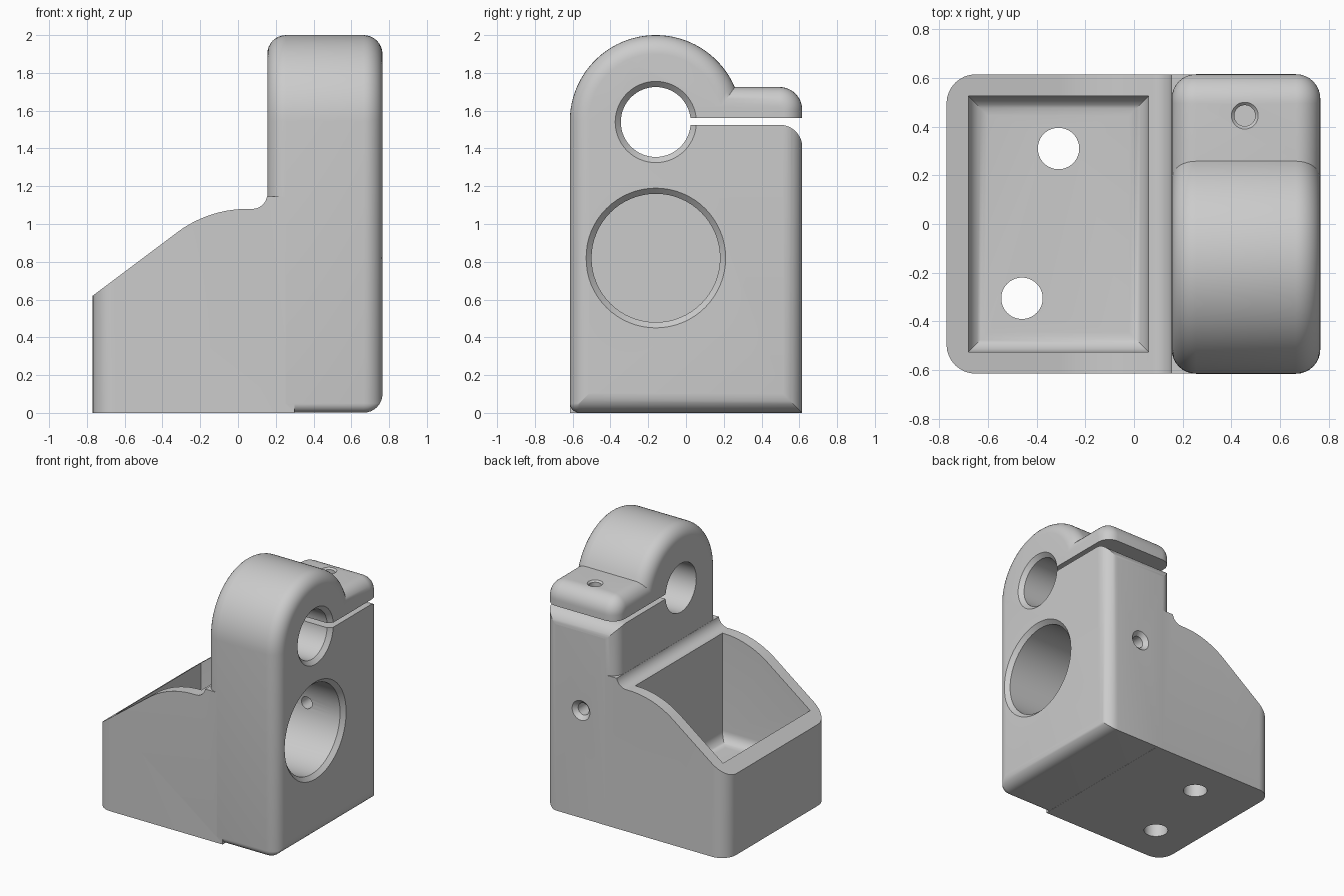
import bpy, bmesh, math
from mathutils import Matrix

cube = bpy.data.objects.get("Cube")
if cube:
    bpy.data.objects.remove(cube, do_unlink=True)

grey = bpy.data.materials.new("plain grey")
grey.use_nodes = True
grey.diffuse_color = (0.6, 0.6, 0.6, 1)
grey.node_tree.nodes["Principled BSDF"].inputs["Base Color"].default_value = (0.6, 0.6, 0.6, 1)


def arc(cx, cy, r, start, end, steps=12):
    """Points on a circular arc, angles in degrees."""
    angles = [math.radians(start + (end - start) * i / steps) for i in range(steps + 1)]
    return [(cx + r * math.cos(a), cy + r * math.sin(a)) for a in angles]


def loft(rings):
    """Closed solid through rings of 3D points."""
    bm = bmesh.new()
    rings = [[bm.verts.new(p) for p in ring] for ring in rings]
    bm.faces.new(rings[0][::-1])
    bm.faces.new(rings[-1])
    for a, b in zip(rings, rings[1:]):
        for i in range(len(a)):
            j = (i + 1) % len(a)
            bm.faces.new((a[i], a[j], b[j], b[i]))
    bmesh.ops.recalc_face_normals(bm, faces=bm.faces[:])
    bm.normal_update()
    return bm


def make(name, bm):
    mesh = bpy.data.meshes.new(name)
    bm.to_mesh(mesh)
    bm.free()
    mesh.materials.append(grey)
    obj = bpy.data.objects.new(name, mesh)
    bpy.context.collection.objects.link(obj)
    return obj


def round_edges(bm, rule, radius):
    edges = [e for e in bm.edges if rule(*[v.co for v in e.verts])]
    bmesh.ops.bevel(bm, geom=edges, offset=radius, offset_type="OFFSET", segments=8,
                    profile=0.5, affect="EDGES")


def lathe_cutter(name, axis, centre, stations):
    """Round cutter made from (position along axis, radius) stations."""
    sides = 64
    bm = loft([[(x, y, t) for x, y in arc(0, 0, r, 0, 360 - 360 / sides, sides - 1)]
               for t, r in stations])
    turn = {"x": Matrix.Rotation(math.pi / 2, 4, "Y"),
            "y": Matrix.Rotation(-math.pi / 2, 4, "X"), "z": Matrix.Identity(4)}[axis]
    bm.transform(Matrix.Translation(centre) @ turn)
    return make(name, bm)


def combine(target, tool, operation):
    mod = target.modifiers.new(operation.lower(), "BOOLEAN")
    mod.operation, mod.solver, mod.object = operation, "EXACT", tool
    bpy.context.view_layer.objects.active = target
    bpy.ops.object.modifier_apply(modifier=mod.name)
    bpy.data.objects.remove(tool, do_unlink=True)


LEFT, RIGHT, HALF = 0.155, 0.765, 0.615
HUB_Y, HUB_Z, HUB_R = -0.16, 1.545, 0.455
BOTTOM, RIM = 0.001, 0.1


def column_outline(x, inset):
    """Rounded hub with an ear, shrunk evenly by the inset."""
    ear_z, hub_r = 1.725 - inset, HUB_R - inset
    ear_angle = math.degrees(math.asin((ear_z - HUB_Z) / hub_r))
    foot = max(0.05, inset + 0.002)
    points = arc(foot - HALF, BOTTOM + foot, foot - inset, 270, 180, 6)
    points += arc(HUB_Y, HUB_Z, hub_r, 180, ear_angle, 40)
    points += arc(HALF - 0.12, 1.605, 0.12 - inset, 90, 0)
    points.append((HALF - inset, BOTTOM + inset))
    return [(x, y, z) for y, z in points]


# Clamp column, softened around both end rims
rim = [(RIM * (1 - math.sin(a)), RIM * (1 - math.cos(a)))
       for a in [math.radians(90 - 90 * i / 8) for i in range(9)]]
rings = [column_outline(LEFT + dx, inset) for dx, inset in rim]
rings += [column_outline(RIGHT - dx, inset) for dx, inset in reversed(rim)]
bracket = make("clamp_bracket", loft(rings))

# Base tray: sloped top that curves up into the column
tray = [(-0.77, 0), (-0.77, 0.62)] + arc(0.05, 0.46, 0.62, 126, 90, 14)
tray += arc(0.075, 1.16, 0.08, 270, 350, 10) + [(0.3, 1.145), (0.3, 0)]
bm = loft([[(x, y, z) for x, z in tray] for y in (-0.6145, 0.6145)])
round_edges(bm, lambda a, b: a.x < -0.76 and b.x < -0.76 and abs(a.y - b.y) < 0.001, 0.12)
combine(bracket, make("base_tray", bm), "UNION")

# Tray pocket with a rounded floor edge
pocket = [(-0.68, 0.26), (0.06, 0.26), (0.06, 1.3), (-0.68, 1.3)]
bm = loft([[(x, y, z) for x, z in pocket] for y in (-0.525, 0.525)])
round_edges(bm, lambda a, b: a.z < 0.3 and b.z < 0.3, 0.08)
combine(bracket, make("pocket_cutter", bm), "DIFFERENCE")

# Clamp slot, rounding the upper back edge of the lower block
slot = [(HUB_Y, 1.56), (0.7, 1.56), (0.7, 1.405)]
slot += arc(HALF - 0.119, 1.405, 0.12, 0, 90) + [(HUB_Y, 1.525)]
bm = loft([[(x, y, z) for y, z in slot] for x in (0, 1)])
combine(bracket, make("slot_cutter", bm), "DIFFERENCE")

# Bores with chamfered mouths, screw holes and floor holes
holes = [
    ("rod_bore", "x", (0, HUB_Y, 1.54), [(0.05, 0.185), (0.735, 0.185), (0.8, 0.25)]),
    ("bearing_bore", "x", (0, HUB_Y, 0.82), [(0.16, 0.34), (0.735, 0.34), (0.8, 0.405)]),
    ("clamp_screw", "z", (0.455, 0.445, 0), [(0.95, 0.043), (1.713, 0.043), (1.8, 0.13)]),
    ("set_screw", "y", (0.455, 0, 0.82), [(0, 0.045), (0.585, 0.045), (0.7, 0.16)]),
    ("floor_hole_back", "z", (-0.31, 0.31, 0), [(-0.1, 0.085), (0.5, 0.085)]),
    ("floor_hole_front", "z", (-0.46, -0.305, 0), [(-0.1, 0.085), (0.5, 0.085)]),
]
for hole in holes:
    combine(bracket, lathe_cutter(*hole), "DIFFERENCE")

# Smooth the rounded surfaces and keep the hard edges
bpy.ops.object.select_all(action="DESELECT")
bracket.select_set(True)
bpy.context.view_layer.objects.active = bracket
bpy.ops.object.shade_smooth_by_angle(angle=math.radians(25))
